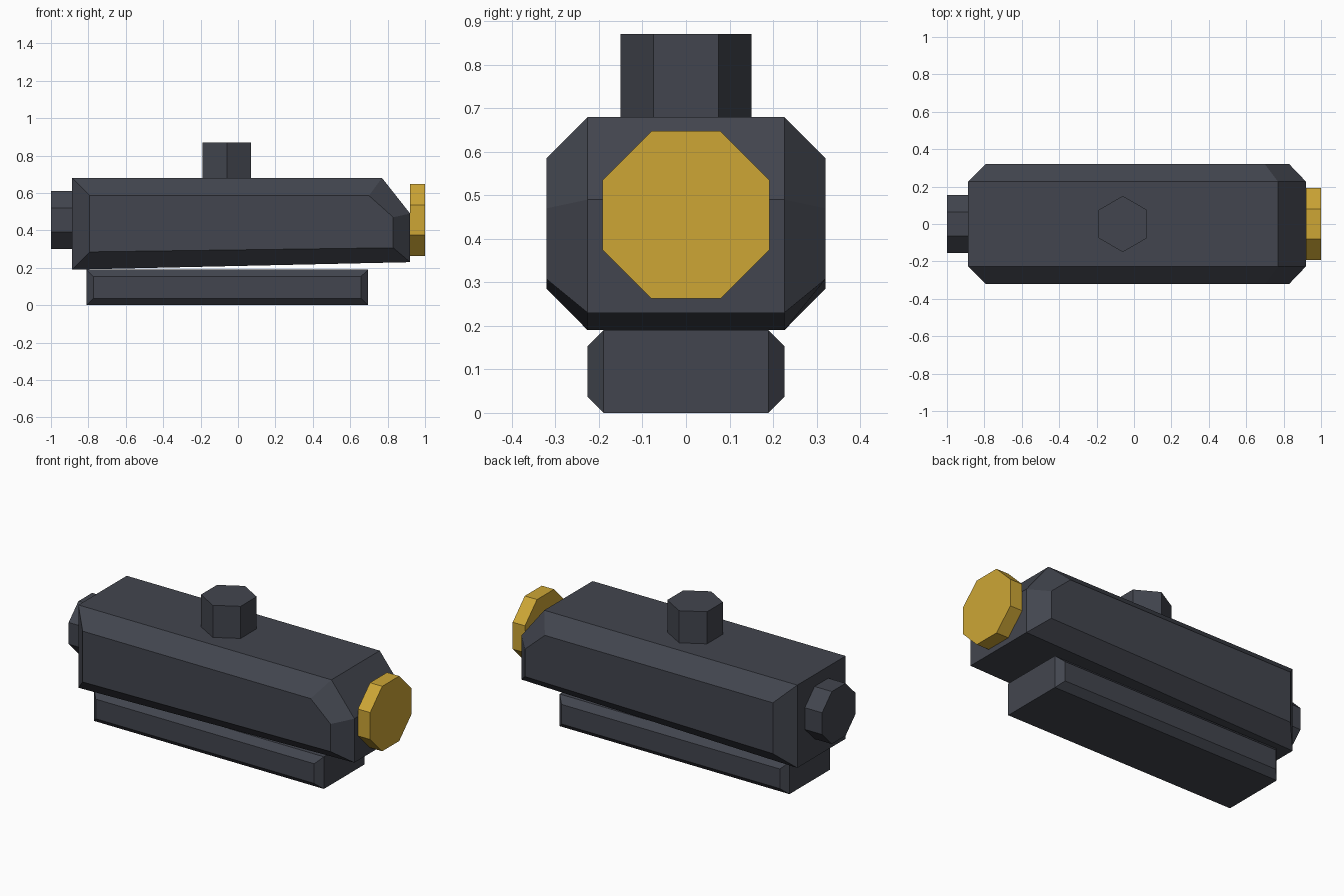
import bpy, bmesh, math
from mathutils import Vector

cube = bpy.data.objects.get("Cube")
if cube:
    bpy.data.objects.remove(cube, do_unlink=True)


def make_material(name, rgb):
    mat = bpy.data.materials.new(name)
    mat.use_nodes = True
    color = (*rgb, 1.0)
    mat.diffuse_color = color
    mat.node_tree.nodes["Principled BSDF"].inputs["Base Color"].default_value = color
    return mat


def finish(name, bm, mat):
    bmesh.ops.recalc_face_normals(bm, faces=bm.faces)
    mesh = bpy.data.meshes.new(name)
    bm.to_mesh(mesh)
    bm.free()
    mesh.materials.append(mat)
    obj = bpy.data.objects.new(name, mesh)
    bpy.context.collection.objects.link(obj)
    return obj


def bevelled_slab(name, outer, inner, y_outer, y_inner, mat):
    """Loft side-view (x, z) profiles across y: small face, full body, small face."""
    bm = bmesh.new()
    sections = [(inner, -y_inner), (outer, -y_outer), (outer, y_outer), (inner, y_inner)]
    rings = [[bm.verts.new((x, y, z)) for x, z in prof] for prof, y in sections]
    n = len(outer)
    for a, b in zip(rings, rings[1:]):
        for i in range(n):
            j = (i + 1) % n
            bm.faces.new((a[i], a[j], b[j], b[i]))
    bm.faces.new(rings[0])
    bm.faces.new(rings[-1])
    return finish(name, bm, mat)


def prism(name, center, axis, sides, radius, start, end, turn, mat):
    """Low-poly knob running along the x or z axis."""
    bm = bmesh.new()
    rings = []
    for t in (start, end):
        ring = []
        for i in range(sides):
            a = turn + math.tau * i / sides
            u, v = radius * math.cos(a), radius * math.sin(a)
            offset = (t, u, v) if axis == "x" else (u, v, t)
            ring.append(bm.verts.new(Vector(center) + Vector(offset)))
        rings.append(ring)
    for i in range(sides):
        j = (i + 1) % sides
        bm.faces.new((rings[0][i], rings[0][j], rings[1][j], rings[1][i]))
    for ring in rings:
        bm.faces.new(ring)
    return finish(name, bm, mat)


dark = make_material("dark_gunmetal", (0.055, 0.060, 0.077))
gold = make_material("gold_lens", (0.61, 0.38, 0.036))

# Main housing with sloped nose and slightly rising underside
bevelled_slab("housing",
              [(-0.887, 0.19), (0.92, 0.23), (0.92, 0.49), (0.77, 0.68), (-0.887, 0.68)],
              [(-0.793, 0.285), (0.83, 0.307), (0.83, 0.47), (0.70, 0.586), (-0.793, 0.586)],
              0.226, 0.32, dark)

# Mounting rail below
bevelled_slab("mounting_rail",
              [(-0.81, 0), (0.695, 0), (0.695, 0.19), (-0.81, 0.19)],
              [(-0.773, 0.037), (0.657, 0.037), (0.657, 0.153), (-0.773, 0.153)],
              0.189, 0.226, dark)

# Hexagonal turret, rear eyepiece and front lens
eighth = math.pi / 8
prism("top_turret", (-0.06, 0, 0), "z", 6, 0.15, 0.67, 0.87, math.pi / 2, dark)
prism("rear_eyepiece", (0, 0, 0.455), "x", 8, 0.168, -1.0, -0.88, eighth, dark)
prism("front_lens", (0, 0, 0.455), "x", 8, 0.208, 0.92, 1.0, eighth, gold)
